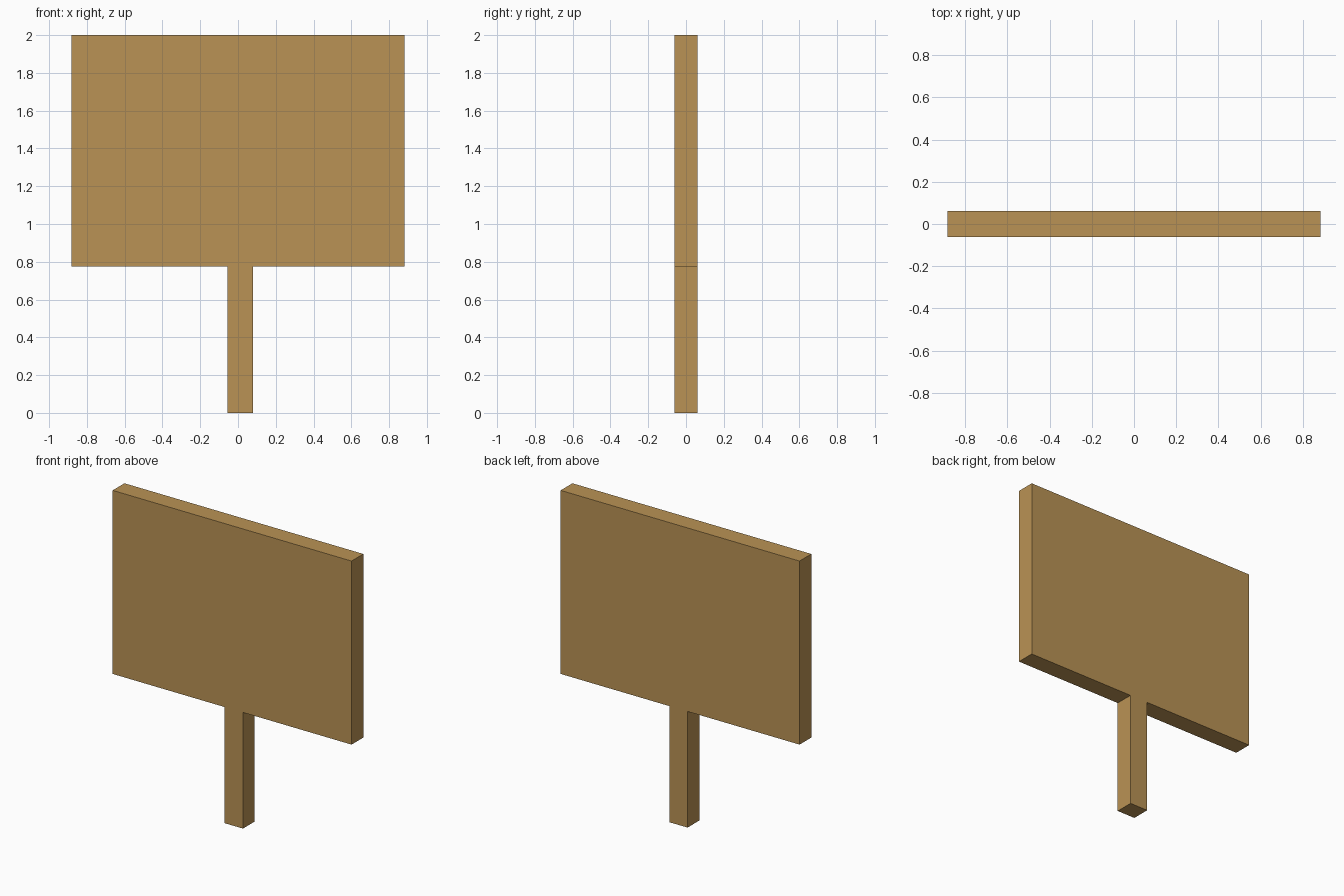
import bpy
import bmesh

if "Cube" in bpy.data.objects:
    bpy.data.objects.remove(bpy.data.objects["Cube"])

HALF_DEPTH = 0.062

# T-shaped outline (x, z): wide board on a slightly off-centre post
outline = [(-0.055, 0), (0.08, 0), (0.08, 0.775), (0.882, 0.775),
           (0.882, 2), (-0.882, 2), (-0.882, 0.775), (-0.055, 0.775)]

# Extrude the outline from front to back, so board and post stay flush
bm = bmesh.new()
front = bm.faces.new([bm.verts.new((x, -HALF_DEPTH, z)) for x, z in outline])
result = bmesh.ops.extrude_face_region(bm, geom=[front], use_keep_orig=True)
back_verts = [v for v in result["geom"] if isinstance(v, bmesh.types.BMVert)]
bmesh.ops.translate(bm, verts=back_verts, vec=(0, 2 * HALF_DEPTH, 0))
bmesh.ops.recalc_face_normals(bm, faces=bm.faces)

mesh = bpy.data.meshes.new("sign_board_and_post")
bm.to_mesh(mesh)
bm.free()
sign = bpy.data.objects.new("sign_board_and_post", mesh)
bpy.context.collection.objects.link(sign)

# Tan wood colour
wood = bpy.data.materials.new("tan_wood")
wood.diffuse_color = (0.49, 0.29, 0.09, 1)
wood.use_nodes = True
wood.node_tree.nodes["Principled BSDF"].inputs["Base Color"].default_value = wood.diffuse_color
mesh.materials.append(wood)
